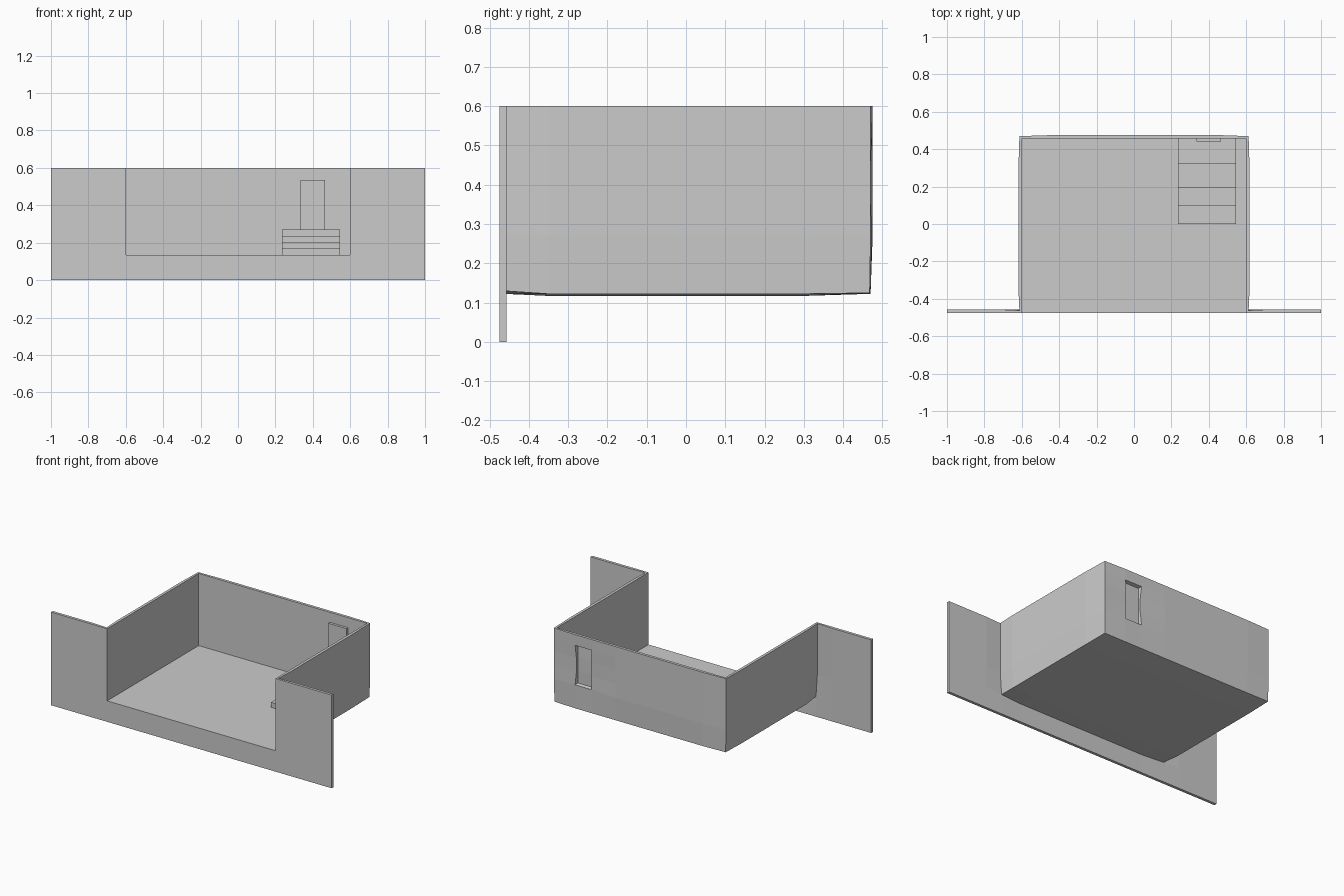
import bpy, bmesh
from mathutils import Vector

if "Cube" in bpy.data.objects:
    bpy.data.objects.remove(bpy.data.objects["Cube"])

T = 0.018               # shell thickness
F, B = -0.475, 0.457    # front plane and inner back wall
W, FL, TOP = 0.6, 0.135, 0.6
DOOR_Y = 0.441

XS = [-W, -0.45, -0.3, -0.15, 0, 0.17, 0.335, 0.465, W]
YS = [F, -0.35, -0.22, -0.09, 0.04, 0.17, 0.3, B]
ZS = [0.135, 0.27, 0.36, 0.45, 0.535, TOP]


def patch(bm, us, vs, place, normal, skip=None):
    """Grid of quads over us x vs, facing the given normal."""
    for u0, u1 in zip(us, us[1:]):
        for v0, v1 in zip(vs, vs[1:]):
            if skip and skip((u0 + u1) / 2, (v0 + v1) / 2):
                continue
            f = bm.faces.new([bm.verts.new(place(u, v)) for u, v in
                              ((u0, v0), (u1, v0), (u1, v1), (u0, v1))])
            f.normal_update()
            if f.normal.dot(Vector(normal)) < 0:
                f.normal_flip()


def make(name, bm):
    bmesh.ops.remove_doubles(bm, verts=bm.verts, dist=1e-4)
    me = bpy.data.meshes.new(name)
    bm.to_mesh(me)
    bm.free()
    ob = bpy.data.objects.new(name, me)
    bpy.context.collection.objects.link(ob)
    return ob


bm = bmesh.new()
# front wall with the room opening cut out
patch(bm, [-1, -0.85, -0.72] + XS + [0.72, 0.85, 1], [0] + ZS,
      lambda x, z: (x, F, z), (0, -1, 0),
      lambda x, z: abs(x) < W and z > FL)
# floor
patch(bm, XS, YS, lambda x, y: (x, y, FL), (0, 0, 1))
# side walls
for s in (-1, 1):
    patch(bm, YS, ZS, lambda y, z: (s * W, y, z), (-s, 0, 0))
# back wall with door opening
patch(bm, XS, ZS, lambda x, z: (x, B, z), (0, -1, 0),
      lambda x, z: 0.335 < x < 0.465 and 0.27 < z < 0.535)
# door panel pushed into the room, with its edges
dx, dz = [0.335, 0.465], ZS[1:5]
patch(bm, dx, dz, lambda x, z: (x, DOOR_Y, z), (0, -1, 0))
for x, n in zip(dx, (-1, 1)):
    patch(bm, [DOOR_Y, B], dz, lambda y, z: (x, y, z), (n, 0, 0))
for z, n in ((0.27, -1), (0.535, 1)):
    patch(bm, dx, [DOOR_Y, B], lambda x, y: (x, y, z), (0, 0, n))
shell = make("room_shell", bm)
mod = shell.modifiers.new("thickness", 'SOLIDIFY')
mod.thickness = T
mod.offset = -1

# stairs: stepped profile extruded in x
profile = [(0, FL)]
for y0, y1, z in ((0, 0.097, 0.168), (0.097, 0.195, 0.202),
                  (0.195, 0.322, 0.236), (0.322, B, 0.27)):
    profile += [(y0, z), (y1, z)]
profile.append((B, FL))
bm = bmesh.new()
face = bm.faces.new([bm.verts.new((0.235, y, z)) for y, z in profile])
ext = bmesh.ops.extrude_face_region(bm, geom=[face], use_keep_orig=True)
bmesh.ops.translate(bm, vec=(0.31, 0, 0),
                    verts=[g for g in ext["geom"] if isinstance(g, bmesh.types.BMVert)])
bmesh.ops.recalc_face_normals(bm, faces=bm.faces)
make("stairs", bm)
